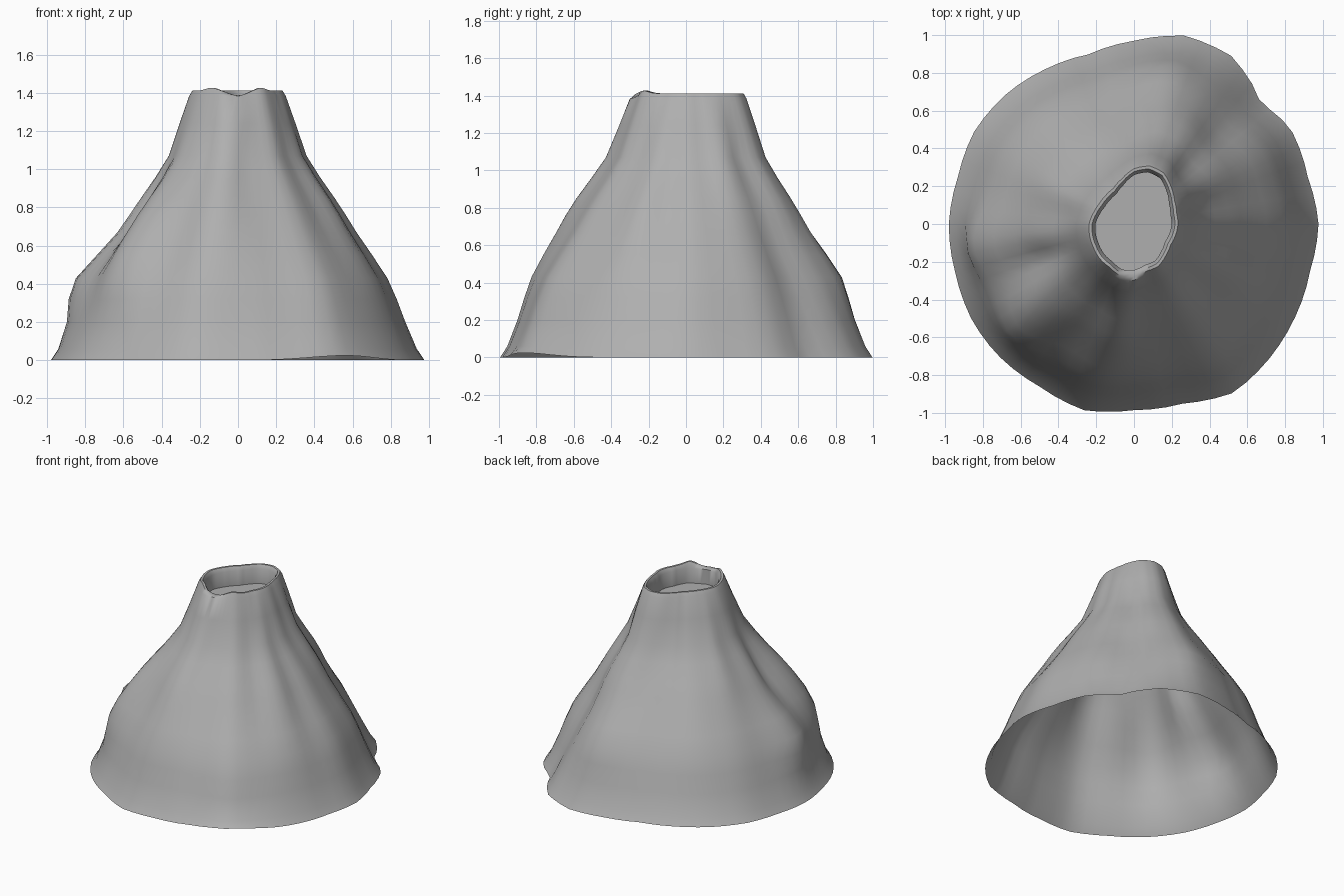
import bpy, bmesh, math

cube = bpy.data.objects.get("Cube")
if cube:
    bpy.data.objects.remove(cube, do_unlink=True)

SIDES = 72

# Outline radii every 15 degrees, counter-clockwise from +x
BASE = [.977, .953, .97, .95, 1.033, 1.033, .97, .93, .945, .965, .977, .965,
        .98, .98, .995, .997, .995, 1.02, .985, .985, 1.03, 1.01, .985, .965]
RIM = [.235, .235, .25, .28, .315, .32, .295, .25, .22, .215, .215, .225,
       .24, .245, .25, .26, .265, .285, .28, .26, .26, .24, .225, .23]

# Slope profile: height, and how far out between rim and base
LEVELS = [(0, 1), (.06, .945), (.2, .865), (.32, .805), (.43, .74), (.55, .635),
          (.67, .525), (.76, .45), (.85, .37), (.96, .265), (1.07, .17), (1.24, .09), (1.385, .02)]

# Ridges (+) and gullies (-): angle, angular width, height, height spread, depth
FOLDS = [(188, 12, .4, .18, .07), (201, 8, .78, .2, -.055), (222, 13, .6, .33, .095),
         (238, 8, 1.0, .25, .025), (262, 14, .8, .4, .045), (274, 6, .95, .25, -.015),
         (302, 9, .3, .3, .015), (317, 9, .8, .35, -.02), (333, 9, .8, .35, .02),
         (350, 8, .75, .35, -.02), (30, 10, 1.05, .25, .025), (42, 5, 0, .15, -.015),
         (53, 16, .47, .3, -.065), (50, 8, 1.0, .2, -.015), (80, 12, .45, .15, .02),
         (92, 10, .85, .25, -.025), (128, 14, .6, .3, .015), (156, 9, .95, .25, .015),
         (175, 9, .9, .25, -.015)]


def sample(outline, deg):
    """Radius of an outline at any angle."""
    i, t = divmod(deg / 15, 1)
    i = int(i)
    return outline[i % 24] * (1 - t) + outline[(i + 1) % 24] * t


def bump(deg, centre, width):
    d = (deg - centre + 180) % 360 - 180
    return math.exp(-(d / width) ** 2)


def slope_radius(deg, z, f):
    r = sample(RIM, deg) * (1 - f) + sample(BASE, deg) * f
    for a, w, h, s, depth in FOLDS:
        r += depth * bump(deg, a, w) * math.exp(-((z - h) / s) ** 2)
    return r


def add_ring(bm, radius, height):
    ring = []
    for i in range(SIDES):
        deg = i * 360 / SIDES
        a, r = math.radians(deg), radius(deg)
        ring.append(bm.verts.new((r * math.cos(a), r * math.sin(a), height(deg))))
    return ring


def bridge(bm, lower, upper):
    for i in range(SIDES):
        j = (i + 1) % SIDES
        bm.faces.new((lower[i], lower[j], upper[j], upper[i]))


def finish(bm, name, material):
    mesh = bpy.data.meshes.new(name)
    bm.to_mesh(mesh)
    bm.free()
    mesh.materials.append(material)
    obj = bpy.data.objects.new(name, mesh)
    bpy.context.collection.objects.link(obj)
    bpy.ops.object.select_all(action='DESELECT')
    obj.select_set(True)
    bpy.context.view_layer.objects.active = obj
    bpy.ops.object.shade_smooth_by_angle(angle=math.radians(50))


stone = bpy.data.materials.new("grey_stone")
stone.use_nodes = True
GREY = (.43, .43, .43, 1)
stone.diffuse_color = GREY
stone.node_tree.nodes["Principled BSDF"].inputs["Base Color"].default_value = GREY

# Hollow mountain slope, open underneath, with a slightly lifted foot
bm = bmesh.new()
rings = []
for z, f in LEVELS:
    lift = .025 if z == 0 else 0
    rings.append(add_ring(bm, lambda d: slope_radius(d, z, f),
                          lambda d: z + lift * bump(d, 303, 15)))


# Uneven rounded lip, then the crater wall going down inside
def lip_height(deg):
    return 1.412 - .025 * bump(deg, 270, 14) + .015 * (bump(deg, 238, 12) + bump(deg, 298, 10))


for inset in (.002, .018):
    rings.append(add_ring(bm, lambda d: sample(RIM, d) - inset, lip_height))
for z in (1.385, 1.275):
    rings.append(add_ring(bm, lambda d: sample(RIM, d) - .036, lambda d: z))
for lower, upper in zip(rings, rings[1:]):
    bridge(bm, lower, upper)
finish(bm, "mountain_slope", stone)

# Flat floor inside the crater
bm = bmesh.new()
bm.faces.new(add_ring(bm, lambda d: sample(RIM, d) - .036, lambda d: 1.275))
finish(bm, "crater_floor", stone)
